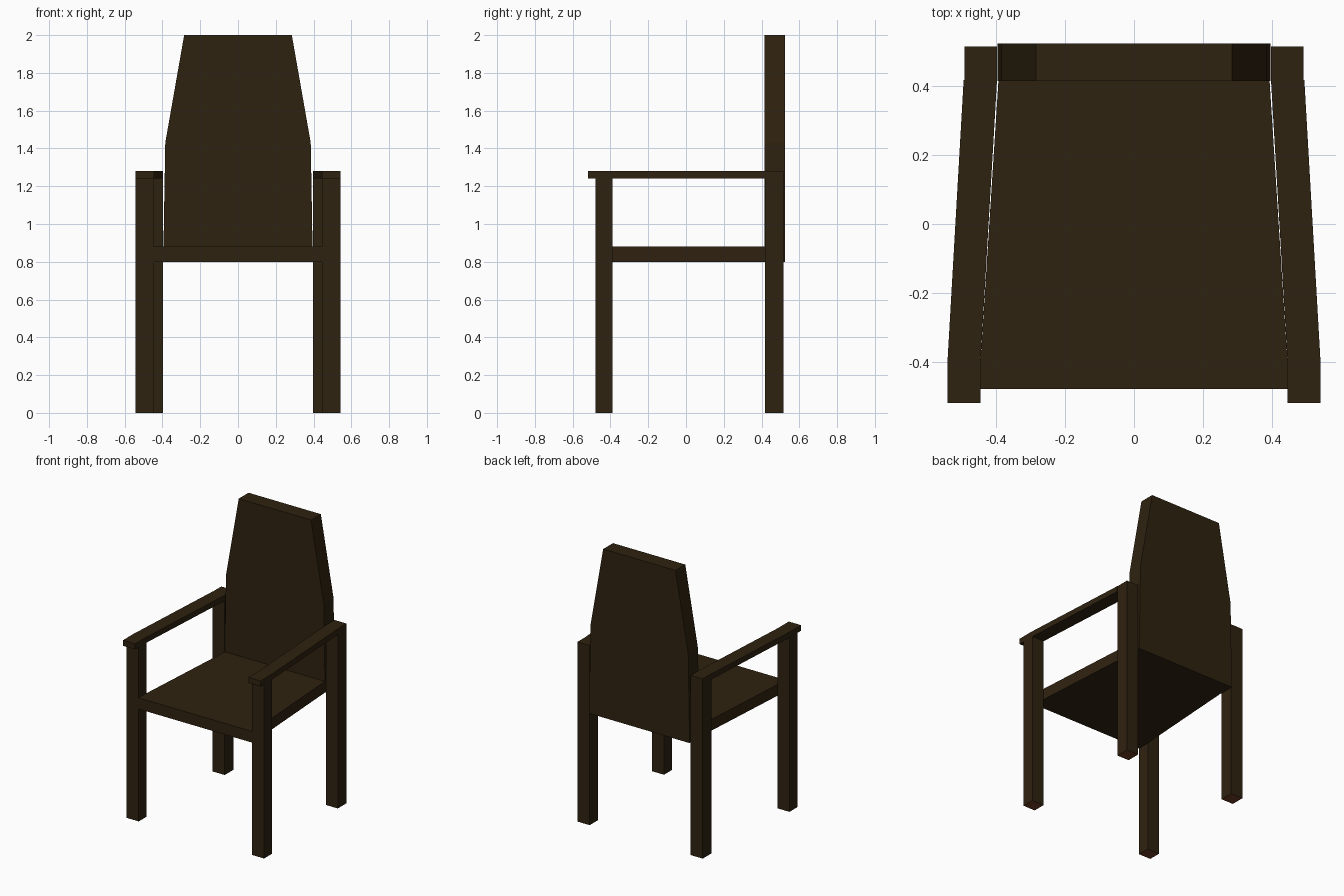
import bpy, bmesh

if "Cube" in bpy.data.objects:
    bpy.data.objects.remove(bpy.data.objects["Cube"])


def material(name, rgb):
    m = bpy.data.materials.new(name)
    m.diffuse_color = (*rgb, 1)
    m.use_nodes = True
    m.node_tree.nodes["Principled BSDF"].inputs["Base Color"].default_value = m.diffuse_color
    return m


DARK = material("dark wood", (0.028, 0.016, 0.005))
RED = material("bare red wood", (0.155, 0.048, 0.017))


def prism(name, outline, place, depth, bare_bottom=False):
    """Extrude a flat outline; place() maps outline points to 3D."""
    bm = bmesh.new()
    face = bm.faces.new([bm.verts.new(place(*p)) for p in outline])
    new = bmesh.ops.extrude_face_region(bm, geom=[face])["geom"]
    bmesh.ops.translate(bm, vec=depth,
                        verts=[v for v in new if isinstance(v, bmesh.types.BMVert)])
    bmesh.ops.recalc_face_normals(bm, faces=bm.faces)
    if bare_bottom:
        for f in bm.faces:
            f.material_index = 1 if f.normal.z < -0.9 else 0
    me = bpy.data.meshes.new(name)
    bm.to_mesh(me)
    bm.free()
    me.materials.append(DARK)
    me.materials.append(RED)
    ob = bpy.data.objects.new(name, me)
    bpy.context.collection.objects.link(ob)
    return ob


def plan(name, outline, z0, z1, bare_bottom=False):
    return prism(name, outline, lambda x, y: (x, y, z0), (0, 0, z1 - z0), bare_bottom)


def rect(x0, x1, y0, y1):
    return [(x0, y0), (x1, y0), (x1, y1), (x0, y1)]


# Seat, narrowing to the rear
plan("seat", [(-0.446, -0.48), (0.446, -0.48), (0.446, -0.40), (0.394, 0.415),
              (-0.394, 0.415), (-0.446, -0.40)], 0.80, 0.88)

# Tall tapered backrest
prism("backrest", [(-0.396, 0.80), (0.396, 0.80), (0.385, 1.43), (0.285, 2.0),
                   (-0.285, 2.0), (-0.385, 1.43)],
      lambda x, z: (x, 0.415, z), (0, 0.11, 0))

# Legs and armrests on both sides
for s, side in ((1, "right"), (-1, "left")):
    plan(side + "_front_leg", rect(s * 0.446, s * 0.542, -0.48, -0.39), 0, 1.24, True)
    plan(side + "_rear_leg", rect(s * 0.398, s * 0.493, 0.419, 0.516), 0, 1.28, True)
    plan(side + "_armrest", [(s * x, y) for x, y in (
        (0.446, -0.52), (0.542, -0.52), (0.542, -0.40), (0.495, 0.419),
        (0.398, 0.419), (0.446, -0.40))], 1.24, 1.28)
